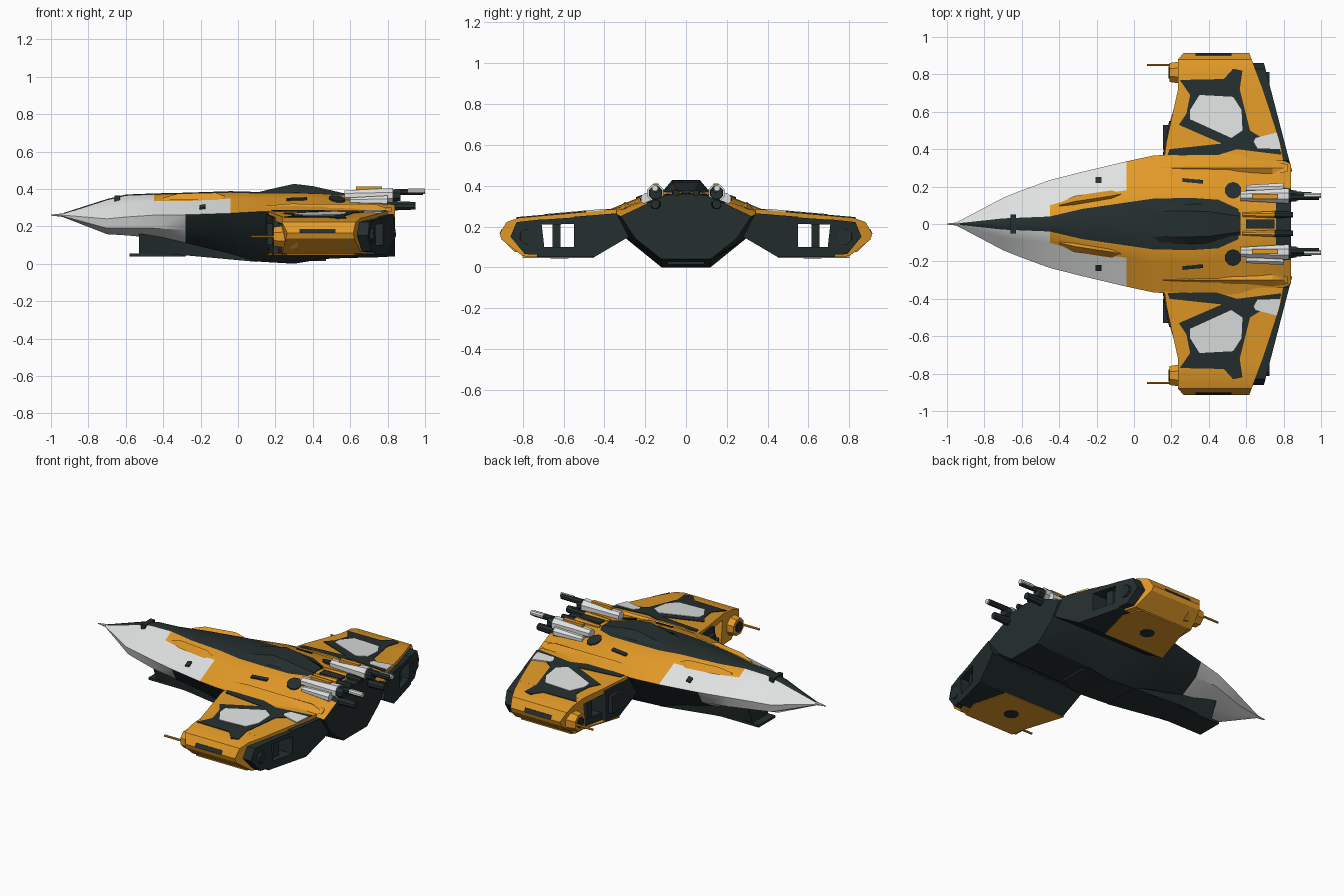
import bpy, bmesh, math

if "Cube" in bpy.data.objects:
    bpy.data.objects.remove(bpy.data.objects["Cube"])

# Flat colours
MATS = []
for n, c in (("dark_slate", (0.018, 0.028, 0.028)), ("amber_paint", (0.76, 0.32, 0.02)),
             ("pale_grey", (0.74, 0.75, 0.75))):
    m = bpy.data.materials.new(n)
    m.diffuse_color = (*c, 1)
    m.use_nodes = True
    m.node_tree.nodes["Principled BSDF"].inputs["Base Color"].default_value = m.diffuse_color
    MATS.append(m)
DARK, AMBER, PALE = 0, 1, 2


def make(name, verts, faces, cols):
    me = bpy.data.meshes.new(name)
    ob = bpy.data.objects.new(name, me)
    bpy.context.collection.objects.link(ob)
    for m in MATS:
        me.materials.append(m)
    bm = bmesh.new()
    vs = [bm.verts.new(v) for v in verts]
    for f, c in zip(faces, cols):
        bm.faces.new([vs[i] for i in f]).material_index = c
    bmesh.ops.recalc_face_normals(bm, faces=bm.faces[:])
    bm.to_mesh(me)
    bm.free()
    return ob


def loft(name, rings, rule):
    """Skin equal rings; rule is a colour, or a function of (ring, segment)."""
    n = len(rings[0])
    col = rule if callable(rule) else (lambda i, j: rule)
    verts = [p for r in rings for p in r]
    faces, cols = [], []
    for i in range(len(rings) - 1):
        for j in range(n):
            k = (j + 1) % n
            faces.append((i * n + j, i * n + k, (i + 1) * n + k, (i + 1) * n + j))
            cols.append(col(i, j))
    last = (len(rings) - 1) * n
    faces += [tuple(range(n)), tuple(range(last, last + n))]
    cols += [col(0, 0), col(len(rings) - 1, 0)]
    return make(name, verts, faces, cols)


def circle(a, b, r, n=10):
    return [(a + r * math.cos(2 * math.pi * (k + .5) / n), b + r * math.sin(2 * math.pi * (k + .5) / n))
            for k in range(n)]


def cyl(name, x0, x1, y, z, r0, r1, mat, n=8):
    return loft(name, [[(x, *p) for p in circle(y, z, r, n)] for x, r in ((x0, r0), (x1, r1))], mat)


def box(name, x0, x1, y0, y1, z0, z1, mat):
    return loft(name, [[(x, y0, z0), (x, y1, z0), (x, y1, z1), (x, y0, z1)] for x in (x0, x1)], mat)


def prism(name, poly, xf, xr, s, mat):
    """Extrude a y-z profile between leading and trailing edge lines."""
    return loft(name, [[(f(y), s * y, z) for y, z in poly] for f in (xf, xr)], mat)


def plate(name, poly, zf, s, mat, t=.004):
    """Thin painted panel lying on a sloping surface."""
    return loft(name, [[(x, s * y, zf(x, y) + d) for x, y in poly] for d in (-t, t)], mat)


# Hull stations: x, top z, strip width, shoulder width, chine width and z, lower edge z, belly z
ST = [
    (-.95, .266, .003, .005, .008, .261, .258, .255),
    (-.70, .346, .030, .075, .14, .24, .19, .158),
    (-.60, .370, .034, .09, .18, .25, .19, .152),
    (-.45, .376, .040, .10, .235, .26, .19, .138),
    (-.28, .380, .080, .15, .278, .262, .18, .112),
    (-.04, .388, .115, .18, .335, .27, .16, .055),
    (.10, .384, .135, .21, .365, .278, .145, .012),
    (.30, .385, .140, .21, .38, .282, .14, 0),
    (.45, .380, .130, .21, .38, .282, .14, .025),
    (.56, .372, .080, .20, .38, .28, .14, .03),
    (.76, .365, .100, .20, .36, .27, .14, .035),
    (.84, .360, .100, .19, .32, .25, .14, .04),
]
rings = []
for x, zt, y1, y2, y3, z3, z4, zb in ST:
    z1 = zt - .006
    z2 = z1 + (z3 - z1) * (y2 - y1) / (y3 - y1)
    y4 = y3 * (.9 if x < -.3 else .84 if x < -.2 else .77)
    half = [(y1, z1), (y2, z2), (y3, z3), (y4, z4), (min(.4 * y3, .12), zb)]
    rings.append([(x, 0, zt)] + [(x, y, z) for y, z in half] + [(x, 0, zb)]
                 + [(x, -y, z) for y, z in reversed(half)])


def hull_rule(i, j):
    j = min(j, 11 - j)
    x = ST[i][0]
    if i >= 10:
        return AMBER if j == 2 and i == 10 else DARK
    if j == 0:
        return AMBER if i == 9 else DARK
    if j == 1 and x >= -.45:
        return AMBER
    if j <= 2:
        return PALE if x < -.04 else AMBER
    return PALE if x < -.28 else DARK


loft("hull", rings, hull_rule)
cyl("nose_needle", -1, -.93, 0, .26, .003, .011, PALE)
box("nose_sensor", -.66, -.63, -.05, .05, .33, .364, DARK)

# Raised canopy spine
loft("canopy_hump", [[(x, -w, .36), (x, -w * .55, z), (x, w * .55, z), (x, w, .36)]
                     for x, w, z in ((.08, .12, .376), (.20, .125, .405), (.30, .125, .427),
                                     (.40, .12, .415), (.57, .075, .376))], DARK)
# Chin intake with forward lip
loft("chin_intake", [[(x, -.12, .16), (x, -w, z), (x, w, z), (x, .12, .16)]
                     for x, w, z in ((-.53, .075, .05), (-.28, .10, .045), (.10, .12, .01))], DARK)
box("intake_lip", -.58, -.28, -.085, .085, .04, .055, DARK)
box("belly_pod", .38, .47, -.09, .09, .015, .06, DARK)
box("tail_vent", .60, .75, -.025, .025, .36, .378, DARK)


# Wing edge lines and surface heights
def xf(y):
    return .16 + .08 * min(1, max(0, (y - .38) / .36))


def xr(y):
    return .80 - .32 * max(0, y - .38) - .06 * max(0, y - .7)


def rear(y):
    return .70 + .26 * (.84 - y)


def wing_z(x, y):
    return .285 - .0872 * (y - .34)


def panel_z(x, y):
    return wing_z(x, y) + .003


SPAN = [.34 + .0975 * k for k in range(5)]

for s, side in ((1, "right"), (-1, "left")):
    def N(t):
        return side + "_" + t

    # Wing skin, inner body, open duct frame and tip
    prism(N("wing_skin"), [(y, wing_z(0, y)) for y in SPAN] + [(y, wing_z(0, y) - .038) for y in reversed(SPAN)],
          xf, xr, s, AMBER)
    prism(N("wing_root"), [(.28, .15), (.34, .265), (.55, .248), (.55, .05), (.45, .05)],
          lambda y: xf(y) - .01, rear, s, DARK)
    prism(N("duct_roof"), [(.54, .245), (.73, .232), (.73, .21), (.54, .212)], lambda y: xf(y) + .02, rear, s, DARK)
    prism(N("duct_floor"), [(.50, .05), (.73, .05), (.73, .10), (.50, .10)], lambda y: xf(y) + .02, rear, s, DARK)
    prism(N("duct_rib"), [(.615, .08), (.655, .08), (.655, .23), (.615, .23)], lambda y: xf(y) + .03, xr, s, DARK)
    prism(N("wing_tip"), [(.715, .252), (.82, .243), (.88, .222), (.913, .165), (.903, .135), (.80, .055), (.69, .05)],
          lambda y: .235 + .9 * max(0, y - .88), lambda y: xr(y), s, AMBER)
    prism(N("tip_rear_frame"), [(.71, .235), (.83, .222), (.86, .15), (.79, .065), (.69, .06)],
          lambda y: .5, rear, s, DARK)
    cyl(N("tip_nozzle"), .6, .725, s * .775, .15, .05, .04, DARK)
    plate(N("underside_panel"), [(.16, .45), (.24, .70), (.26, .80), (.62, .80), (.66, .68), (.60, .45)],
          lambda x, y: .05, s, AMBER)
    plate(N("underside_port"), circle(.42, .62, .045), lambda x, y: .047, s, DARK)
    loft(N("tip_slot"), [[(x, s * (y + d), z) for x, y, z in
                          ((.33, .911, .165), (.52, .911, .165), (.52, .899, .187), (.33, .899, .187))]
                         for d in (-.004, .004)], DARK)

    # Painted wing panels
    plate(N("wing_marking"), [(.245, .77), (.48, .775), (.53, .83), (.58, .82), (.565, .72), (.62, .50),
                              (.78, .40), (.79, .37), (.55, .40), (.42, .36), (.18, .37), (.19, .40),
                              (.47, .43), (.24, .53), (.28, .59), (.30, .69)], wing_z, s, DARK)
    plate(N("wing_pale_panel"), [(.30, .56), (.30, .61), (.35, .69), (.53, .68), (.575, .61), (.58, .50), (.52, .46)],
          panel_z, s, PALE)
    plate(N("trailing_pale_panel"), [(.64, .44), (.66, .405), (.785, .40), (.765, .49), (.65, .46)],
          panel_z, s, PALE)

    # Wing-tip gun
    cyl(N("gun_pod"), .19, .32, s * .81, .145, .055, .075, AMBER)
    cyl(N("gun_muzzle_ring"), .185, .20, s * .81, .145, .035, .035, DARK)
    cyl(N("gun_barrel"), .07, .22, s * .85, .145, .007, .007, AMBER)
    box(N("root_intake"), .155, .22, s * .40, s * .53, .10, .215, DARK)

    # Hull ridges, cockpit side rails and small marks
    loft(N("shoulder_ridge"), [[(x, s * (.30 - w), .30), (x, s * .30, z), (x, s * (.30 + w), .28)]
                               for x, w, z in ((.15, .01, .31), (.28, .035, .321), (.74, .035, .318), (.82, .02, .285))],
         AMBER)
    loft(N("cockpit_rail"), [[(x, s * (y - w), .34), (x, s * y, z), (x, s * (y + w), .34)]
                             for x, y, w, z in ((-.40, .10, .01, .352), (-.32, .12, .03, .375),
                                                (-.12, .15, .03, .38), (-.07, .16, .01, .36))], AMBER)
    plate(N("round_hatch"), circle(.53, .18, .045),
          lambda x, y: .359 - .16 * (x - .45) - .33 * (y - .18), s, DARK)
    plate(N("hull_slot"), [(.26, .225), (.37, .215), (.37, .235), (.26, .245)],
          lambda x, y: .346 - .404 * (y - .23), s, DARK)
    plate(N("nose_mark"), circle(-.19, .235, .022, 4),
          lambda x, y: .304 + .155 * (x + .19) - .54 * (y - .235), s, DARK)

    # Rear-facing guns
    cyl(N("rear_gun_housing"), .57, .83, s * .15, .365, .028, .044, PALE)
    cyl(N("rear_gun_fairing"), .60, .80, s * .19, .335, .02, .032, PALE)
    cyl(N("rear_gun_collar"), .80, .87, s * .15, .365, .036, .032, DARK)
    cyl(N("rear_gun_barrel"), .84, .99, s * .145, .384, .018, .018, DARK)
    cyl(N("rear_gun_tip"), .91, 1.0, s * .152, .388, .015, .015, PALE)
    cyl(N("rear_lower_barrel"), .76, .95, s * .15, .31, .03, .022, DARK)
    box(N("rear_gun_stripe"), .63, .77, s * .135, s * .16, .38, .412, AMBER)
    cyl(N("tail_thruster"), .58, .75, s * .05, .368, .012, .02, AMBER)
    cyl(N("tail_thruster_end"), .75, .85, s * .05, .365, .02, .016, DARK)

# Smooth shading with sharp edges kept
bpy.ops.object.select_all(action='DESELECT')
for o in bpy.context.collection.objects:
    o.select_set(True)
    bpy.context.view_layer.objects.active = o
bpy.ops.object.shade_smooth_by_angle(angle=math.radians(25))
